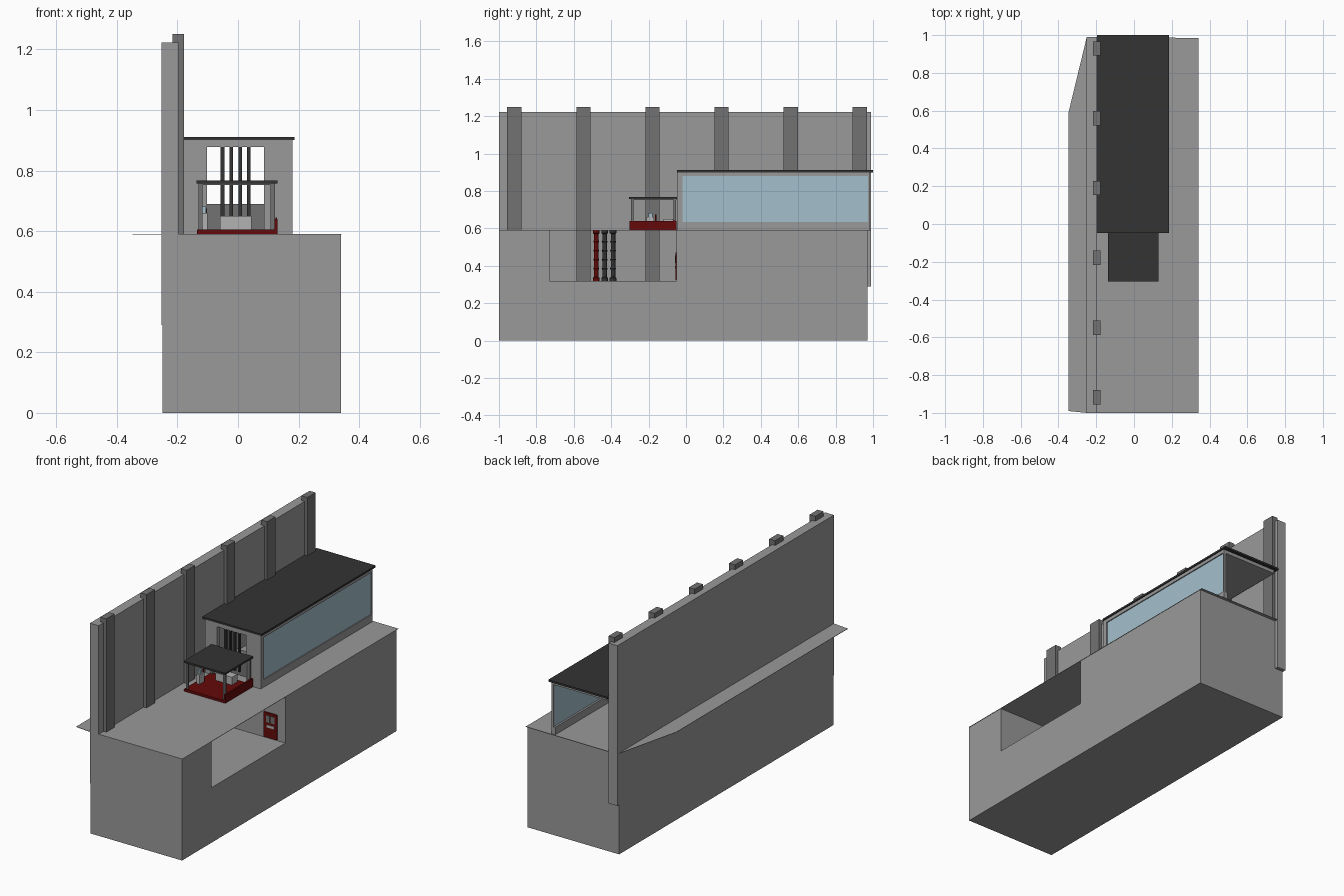
import bpy, bmesh, math

if "Cube" in bpy.data.objects:
    bpy.data.objects.remove(bpy.data.objects["Cube"])

def mat(name, r, g, b):
    m = bpy.data.materials.new(name)
    m.diffuse_color = (r, g, b, 1)
    m.use_nodes = True
    m.node_tree.nodes["Principled BSDF"].inputs["Base Color"].default_value = m.diffuse_color
    return m

CONCRETE = mat("concrete_grey", .32, .32, .32)
PILLAR = mat("pillar_grey", .17, .17, .17)
ROOF = mat("roof_charcoal", .033, .033, .033)
RED = mat("dark_red", .13, .003, .003)
GLASS = mat("pale_blue_glass", .37, .52, .60)
LIGHT = mat("light_grey", .45, .45, .45)

def finish(name, bm, m):
    bmesh.ops.recalc_face_normals(bm, faces=bm.faces)
    me = bpy.data.meshes.new(name)
    bm.to_mesh(me)
    bm.free()
    me.materials.append(m)
    ob = bpy.data.objects.new(name, me)
    bpy.context.collection.objects.link(ob)
    return ob

def box(name, x0, x1, y0, y1, z0, z1, m):
    bm = bmesh.new()
    bmesh.ops.create_cube(bm, size=1)
    for v in bm.verts:
        v.co = (x1 if v.co.x > 0 else x0, y1 if v.co.y > 0 else y0, z1 if v.co.z > 0 else z0)
    return finish(name, bm, m)

def prism(name, pts, vec, m):
    bm = bmesh.new()
    f = bm.faces.new([bm.verts.new(p) for p in pts])
    r = bmesh.ops.extrude_face_region(bm, geom=[f])
    bmesh.ops.translate(bm, vec=vec, verts=[g for g in r["geom"] if isinstance(g, bmesh.types.BMVert)])
    return finish(name, bm, m)

def lathe(name, x, y, profile, m, n=12):
    bm = bmesh.new()
    rings = [[bm.verts.new((x + r * math.cos(2 * math.pi * i / n), y + r * math.sin(2 * math.pi * i / n), z))
              for i in range(n)] for r, z in profile]
    for a, b in zip(rings, rings[1:]):
        for i in range(n):
            bm.faces.new((a[i], a[(i + 1) % n], b[(i + 1) % n], b[i]))
    bm.faces.new(rings[0])
    bm.faces.new(rings[-1])
    return finish(name, bm, m)

# Base block with the recess cut through its side, extruded across x
side = [(-1, 0), (.97, 0), (.97, .589), (-.05, .589), (-.05, .32), (-.73, .32), (-.73, .589), (-1, .589)]
prism("base_block", [(-.249, y, z) for y, z in side], (.589, 0, 0), CONCRETE)

# Thin deck over the base and recess, with clipped back left corner
deck = [(-.348, -.99), (-.25, -1), (.342, -1), (.342, .985), (-.25, .99), (-.348, .585)]
prism("deck", [(x, y, .589) for x, y in deck], (0, 0, .002), CONCRETE)

# Tall side wall and its pillars
box("side_wall", -.252, -.196, -1, .99, .29, 1.222, CONCRETE)
for i in range(6):
    y = -.918 + i * .3695
    box("wall_pillar", -.216, -.178, y - .038, y + .038, .29, 1.25, PILLAR)

# Long hall: front wall with opening, ceiling, side sill and window
box("hall_front_left", -.178, -.102, -.048, -.02, .591, .9, CONCRETE)
box("hall_front_right", .085, .18, -.048, -.02, .591, .9, CONCRETE)
box("hall_front_lintel", -.102, .085, -.048, -.02, .878, .9, CONCRETE)
box("hall_ceiling", -.178, .18, -.02, .98, .88, .9, CONCRETE)
box("hall_sill", .155, .18, -.02, .98, .591, .635, CONCRETE)
box("hall_end_post", .165, .18, .972, .98, .635, .88, CONCRETE)
box("hall_window", .166, .174, -.02, .972, .635, .88, GLASS)
box("hall_counter", -.102, .085, .03, .12, .591, .69, PILLAR)
box("hall_roof", -.195, .186, -.048, 1, .9, .911, ROOF)

# Vertical bars in the hall opening
for i in range(4):
    x = -.051 + i * .029
    box("opening_bar", x - .006, x + .006, -.045, -.033, .65, .905, ROOF)

# Small open booth: floor, side panel, posts, roof
box("booth_floor", -.135, .13, -.302, -.05, .591, .605, RED)
box("booth_side_panel", .121, .13, -.302, -.05, .605, .64, RED)
for x in (-.124, .115):
    for y in (-.287, -.06):
        box("booth_post", x - .007, x + .007, y - .006, y + .006, .605, .755, PILLAR)
box("booth_roof_trim", -.13, .122, -.295, -.05, .752, .758, PILLAR)
box("booth_roof", -.137, .13, -.304, -.048, .757, .767, ROOF)

# Booth fittings
box("booth_desk", -.06, .045, -.12, -.07, .605, .65, LIGHT)
box("booth_console", -.12, -.1, -.21, -.17, .605, .66, LIGHT)
box("console_screen", -.118, -.106, -.2, -.18, .66, .682, GLASS)
box("console_lever", -.112, -.104, -.165, -.158, .605, .675, RED)
box("panel_lever", .123, .129, -.07, -.062, .64, .645, RED)

# Ringed columns in the recess
def column(y, m):
    prof = [(.018, .32), (.018, .335), (.012, .34)]
    for k in range(4):
        z = .385 + k * .048
        prof += [(.012, z - .008), (.016, z), (.012, z + .008)]
    prof += [(.012, .57), (.018, .575), (.018, .589)]
    lathe("recess_column", -.05, y, prof, m)

column(-.48, RED)
column(-.435, ROOF)
column(-.39, ROOF)

# Door on the recess end wall, with pane and handle
box("recess_door", .205, .29, -.057, -.05, .325, .47, RED)
for x in (.222, .252):
    box("door_pane", x, x + .024, -.06, -.056, .415, .455, PILLAR)
box("door_plate", .225, .275, -.06, -.056, .385, .4, LIGHT)
